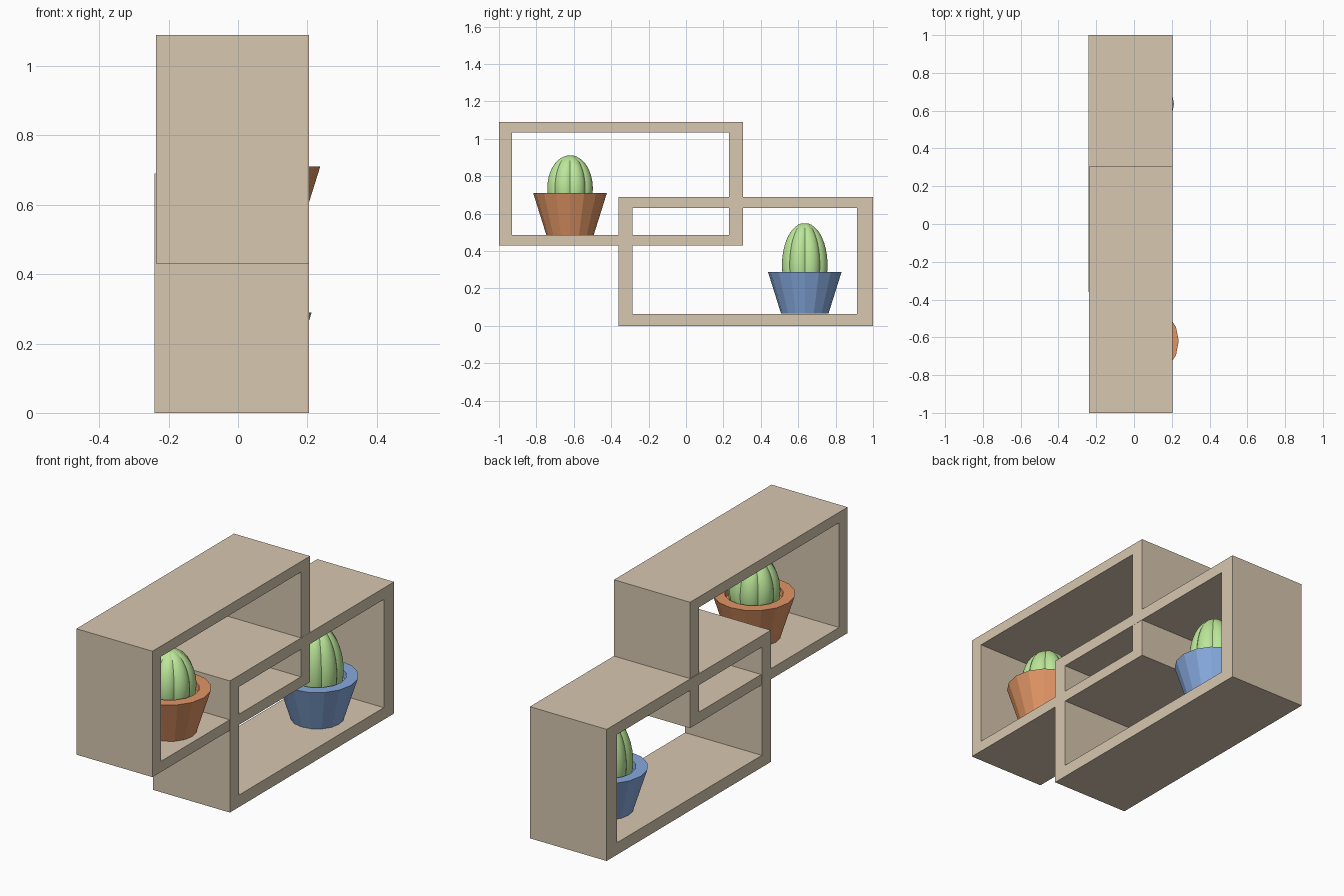
import bpy, bmesh, math

if "Cube" in bpy.data.objects:
    bpy.data.objects.remove(bpy.data.objects["Cube"])


def material(name, color):
    m = bpy.data.materials.new(name)
    m.diffuse_color = (*color, 1)
    m.use_nodes = True
    m.node_tree.nodes["Principled BSDF"].inputs["Base Color"].default_value = m.diffuse_color
    return m


def make_object(name, bm, mat):
    bmesh.ops.recalc_face_normals(bm, faces=bm.faces[:])
    mesh = bpy.data.meshes.new(name)
    bm.to_mesh(mesh)
    bm.free()
    mesh.materials.append(mat)
    ob = bpy.data.objects.new(name, mesh)
    bpy.context.collection.objects.link(ob)
    return ob


# Rectangular tube: outer and inner (y0, y1, z0, z1), running from x0 to x1
def frame(name, outer, inner, x0, x1, mat):
    bm = bmesh.new()
    loops = []
    for x in (x0, x1):
        for y0, y1, z0, z1 in (outer, inner):
            loops.append([bm.verts.new((x, y, z)) for y, z in
                          ((y0, z0), (y1, z0), (y1, z1), (y0, z1))])
    bo, bi, fo, fi = loops
    for a, b in ((bo, bi), (fo, fi), (bo, fo), (bi, fi)):
        for i in range(4):
            j = (i + 1) % 4
            bm.faces.new((a[i], a[j], b[j], b[i]))
    return make_object(name, bm, mat)


# Faceted tapered pot
def pot(name, x, y, z, mat, sides=16):
    bm = bmesh.new()
    rings = []
    for r, h in ((0.127, 0), (0.197, 0.223), (0.14, 0.223), (0.135, 0.19)):
        rings.append([bm.verts.new((x + r * math.cos(2 * math.pi * i / sides),
                                    y + r * math.sin(2 * math.pi * i / sides), z + h))
                      for i in range(sides)])
    for a, b in zip(rings, rings[1:]):
        for i in range(sides):
            j = (i + 1) % sides
            bm.faces.new((a[i], a[j], b[j], b[i]))
    bm.faces.new(rings[0][::-1])
    bm.faces.new(rings[-1])
    return make_object(name, bm, mat)


# Ribbed egg-shaped cactus with creased grooves
def cactus(name, x, y, z_mid, z_top, mat, ribs=8, per_rib=8, rows=16):
    bm = bmesh.new()
    n, height = ribs * per_rib, z_top - z_mid
    rings = []
    for k in range(rows):
        t = -0.25 * math.pi + 0.75 * math.pi * k / rows
        ring = []
        for i in range(n):
            a = 2 * math.pi * i / n
            rib = 0.9 + 0.1 * abs(math.sin(a * ribs / 2)) ** 0.7
            r = 0.127 * math.cos(t) * rib
            ring.append(bm.verts.new((x + r * math.cos(a), y + r * math.sin(a),
                                      z_mid + height * math.sin(t))))
        rings.append(ring)
    for a, b in zip(rings, rings[1:]):
        for i in range(n):
            j = (i + 1) % n
            bm.faces.new((a[i], a[j], b[j], b[i]))
    tip = bm.verts.new((x, y, z_top - 0.004))
    for i in range(n):
        bm.faces.new((rings[-1][i], rings[-1][(i + 1) % n], tip))
    bm.faces.new(rings[0][::-1])
    ob = make_object(name, bm, mat)
    bpy.ops.object.select_all(action='DESELECT')
    ob.select_set(True)
    bpy.context.view_layer.objects.active = ob
    bpy.ops.object.shade_smooth_by_angle(angle=math.radians(30))
    return ob


wood = material("wood", (0.68, 0.57, 0.43))
terracotta = material("terracotta", (0.75, 0.30, 0.13))
blue = material("blue_glaze", (0.24, 0.40, 0.73))
green = material("cactus_green", (0.50, 0.80, 0.32))

# Two interlocking shelf frames
frame("lower_shelf", (-0.36, 1, 0, 0.69), (-0.285, 0.915, 0.063, 0.63), -0.24, 0.205, wood)
frame("upper_shelf", (-1, 0.305, 0.43, 1.09), (-0.93, 0.23, 0.486, 1.035), -0.237, 0.204, wood)

# Potted plants
pot("red_pot", 0.04, -0.62, 0.487, terracotta)
cactus("upper_cactus", 0.04, -0.62, 0.735, 0.912, green)
pot("blue_pot", 0.015, 0.635, 0.066, blue)
cactus("lower_cactus", 0.015, 0.635, 0.325, 0.55, green)
